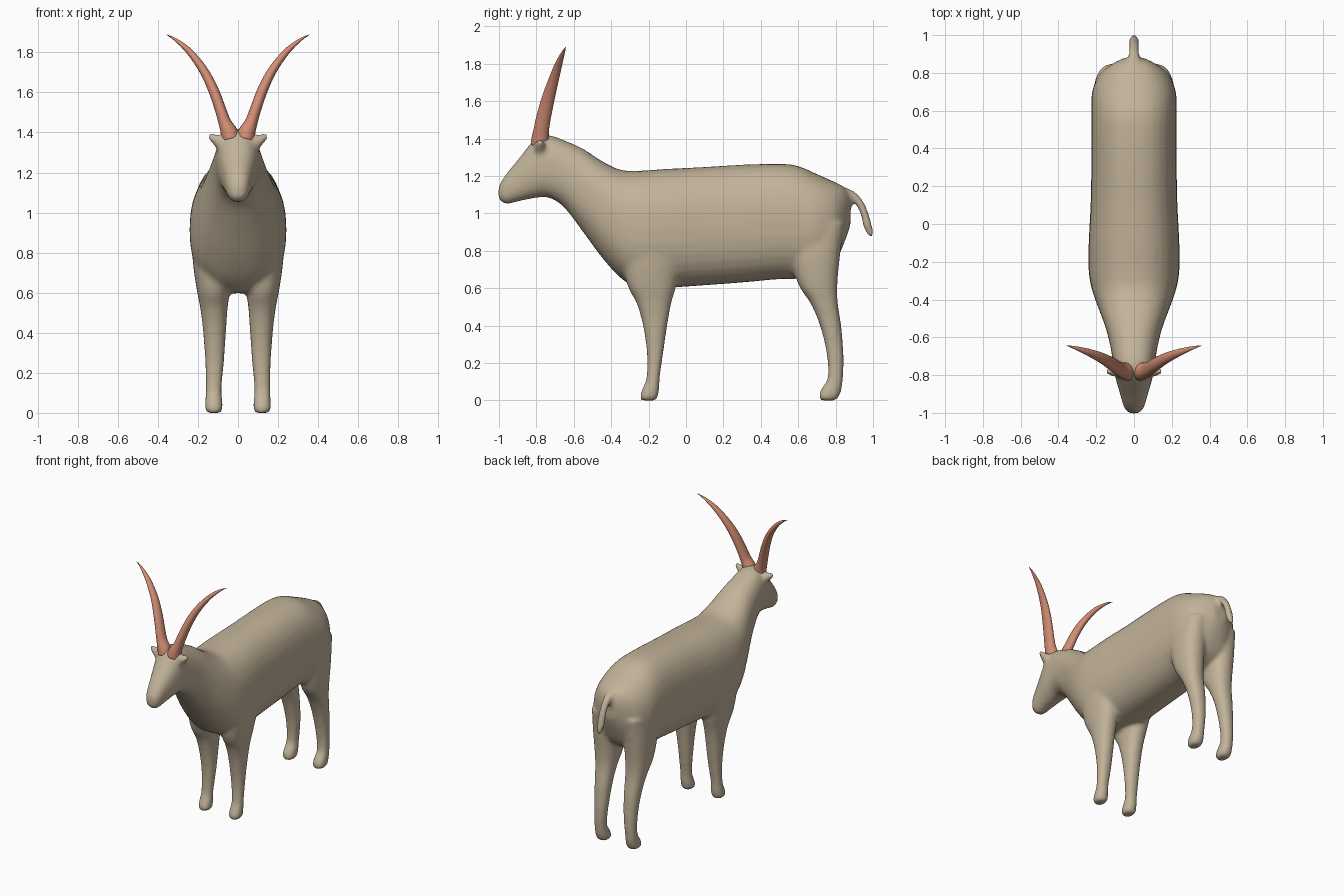
import bpy, bmesh, math
from mathutils import Vector

if "Cube" in bpy.data.objects:
    bpy.data.objects.remove(bpy.data.objects["Cube"])


def material(name, rgb):
    m = bpy.data.materials.new(name)
    m.diffuse_color = (*rgb, 1)
    m.use_nodes = True
    m.node_tree.nodes["Principled BSDF"].inputs["Base Color"].default_value = m.diffuse_color
    return m


TAN = material("tan coat", (0.54, 0.45, 0.32))
HORN = material("terracotta horn", (0.66, 0.27, 0.175))


def spline(rows, sub=4):
    """Smoothly subdivide a list of number tuples (Catmull-Rom)."""
    out = []
    for i in range(len(rows) - 1):
        p = [rows[max(i - 1, 0)], rows[i], rows[i + 1], rows[min(i + 2, len(rows) - 1)]]
        for k in range(sub):
            t = k / sub
            out.append([0.5 * (2 * b + (c - a) * t + (2 * a - 5 * b + 4 * c - d) * t * t
                               + (3 * b - a - 3 * c + d) * t ** 3) for a, b, c, d in zip(*p)])
    return out + [list(rows[-1])]


def loft(bm, rings, n=24, power=2.0):
    """Skin rings given as (centre, u axis, v axis); close both ends."""
    loops = []
    for c, u, v in rings:
        loop = []
        for k in range(n):
            a = 2 * math.pi * k / n
            ca, sa = math.cos(a), math.sin(a)
            ca = math.copysign(abs(ca) ** (2 / power), ca)
            sa = math.copysign(abs(sa) ** (2 / power), sa)
            loop.append(bm.verts.new(Vector(c) + Vector(u) * ca + Vector(v) * sa))
        loops.append(loop)
    faces = [bm.faces.new(loops[0][::-1]), bm.faces.new(loops[-1])]
    for a, b in zip(loops, loops[1:]):
        for k in range(n):
            j = (k + 1) % n
            faces.append(bm.faces.new((a[k], a[j], b[j], b[k])))
    bmesh.ops.recalc_face_normals(bm, faces=faces)


def finish(bm, name, mat):
    me = bpy.data.meshes.new(name)
    bm.to_mesh(me)
    bm.free()
    me.materials.append(mat)
    for p in me.polygons:
        p.use_smooth = True
    ob = bpy.data.objects.new(name, me)
    bpy.context.collection.objects.link(ob)
    return ob


bm = bmesh.new()

# Head, neck and trunk: y, bottom z, top z, half width
trunk = [(-1.003, 1.08, 1.14, .022), (-.985, 1.06, 1.175, .045), (-.95, 1.05, 1.225, .06),
         (-.9, 1.063, 1.285, .074), (-.8, 1.083, 1.405, .102), (-.73, 1.083, 1.417, .112),
         (-.65, 1.03, 1.39, .125), (-.55, .90, 1.345, .15), (-.45, .765, 1.28, .187),
         (-.35, .655, 1.233, .222), (-.25, .60, 1.228, .24), (-.1, .602, 1.238, .24),
         (.1, .615, 1.248, .23), (.3, .63, 1.26, .226), (.5, .648, 1.265, .225),
         (.6, .65, 1.253, .225), (.7, .67, 1.21, .222), (.79, .73, 1.17, .185),
         (.845, .84, 1.14, .12), (.88, .94, 1.09, .05)]
rings = []
for y, lo, hi, w in spline(trunk):
    rings.append(((0, y, (lo + hi) / 2), (w, 0, 0), (0, 0, (hi - lo) / 2)))
loft(bm, rings, 32, 2.35)

# Legs: z, front y, back y, inner x, outer x
front_leg = [(0, -.24, -.16, .085, .155), (.02, -.247, -.15, .076, .165), (.06, -.235, -.143, .078, .164),
             (.12, -.212, -.14, .082, .161), (.25, -.209, -.122, .07, .164), (.4, -.23, -.10, .06, .174),
             (.52, -.265, -.078, .052, .188), (.62, -.315, -.05, .04, .207), (.78, -.34, -.02, .03, .228),
             (.95, -.32, -.05, .03, .225)]
back_leg = [(0, .72, .80, .085, .155), (.02, .709, .818, .076, .165), (.06, .722, .832, .078, .164),
            (.12, .757, .84, .082, .161), (.25, .752, .842, .07, .164), (.4, .716, .83, .06, .174),
            (.52, .665, .812, .052, .188), (.62, .60, .81, .04, .203), (.78, .56, .825, .03, .215),
            (.95, .58, .85, .03, .205)]
for leg in (front_leg, back_leg):
    for s in (-1, 1):
        loft(bm, [((s * (a + b) / 2, (f + r) / 2, z), ((b - a) / 2, 0, 0), (0, (r - f) / 2, 0))
                  for z, f, r, a, b in spline(leg)], 24, 2.25)

# Tail: y, z, thickness across the bend, half width
tail = spline([(.82, 1.11, .04, .045), (.885, 1.095, .027, .03), (.93, 1.052, .023, .026),
               (.957, .99, .022, .026), (.972, .93, .024, .027), (.99, .885, .016, .018),
               (.996, .872, .006, .008)])
rings = []
for i, (y, z, t, w) in enumerate(tail):
    a, b = tail[max(i - 1, 0)], tail[min(i + 1, len(tail) - 1)]
    d = Vector((0, b[0] - a[0], b[1] - a[1])).normalized()
    rings.append(((0, y, z), (w, 0, 0), Vector((0, -d.z, d.y)) * t))
loft(bm, rings, 16)

# Ears: x, z, half depth, half height
for s in (-1, 1):
    loft(bm, [((s * x, -.78, z), (0, ry, 0), (0, 0, rz)) for x, z, ry, rz in
              spline([(.05, 1.34, .04, .06), (.095, 1.35, .03, .042), (.125, 1.367, .024, .027),
                      (.148, 1.382, .014, .014), (.154, 1.386, .006, .006)])], 16)

# Fuse everything into one smooth skin
body = finish(bm, "body", TAN)
rm = body.modifiers.new("fuse", 'REMESH')
rm.mode = 'VOXEL'
rm.voxel_size = 0.012
rm.use_smooth_shade = True
sm = body.modifiers.new("soften", 'SMOOTH')
sm.factor = 0.5
sm.iterations = 10

# Horns: x, y, z, half thickness, half depth
horn = spline([(.036, -.78, 1.37, .046, .05), (.046, -.779, 1.405, .042, .046),
               (.066, -.773, 1.45, .032, .041), (.086, -.762, 1.51, .028, .039),
               (.122, -.738, 1.61, .026, .035), (.172, -.709, 1.71, .022, .028),
               (.242, -.679, 1.803, .016, .019), (.31, -.656, 1.862, .008, .009),
               (.358, -.643, 1.889, .001, .001)])
for s, side in ((-1, "left"), (1, "right")):
    bm = bmesh.new()
    rings = []
    for i, (x, y, z, t, w) in enumerate(horn):
        a, b = horn[max(i - 1, 0)], horn[min(i + 1, len(horn) - 1)]
        d = Vector((s * (b[0] - a[0]), b[1] - a[1], b[2] - a[2])).normalized()
        u = Vector((d.z, 0, -d.x)).normalized()
        rings.append(((s * x, y, z), u * t, d.cross(u) * w))
    loft(bm, rings, 20)
    finish(bm, side + "_horn", HORN)
